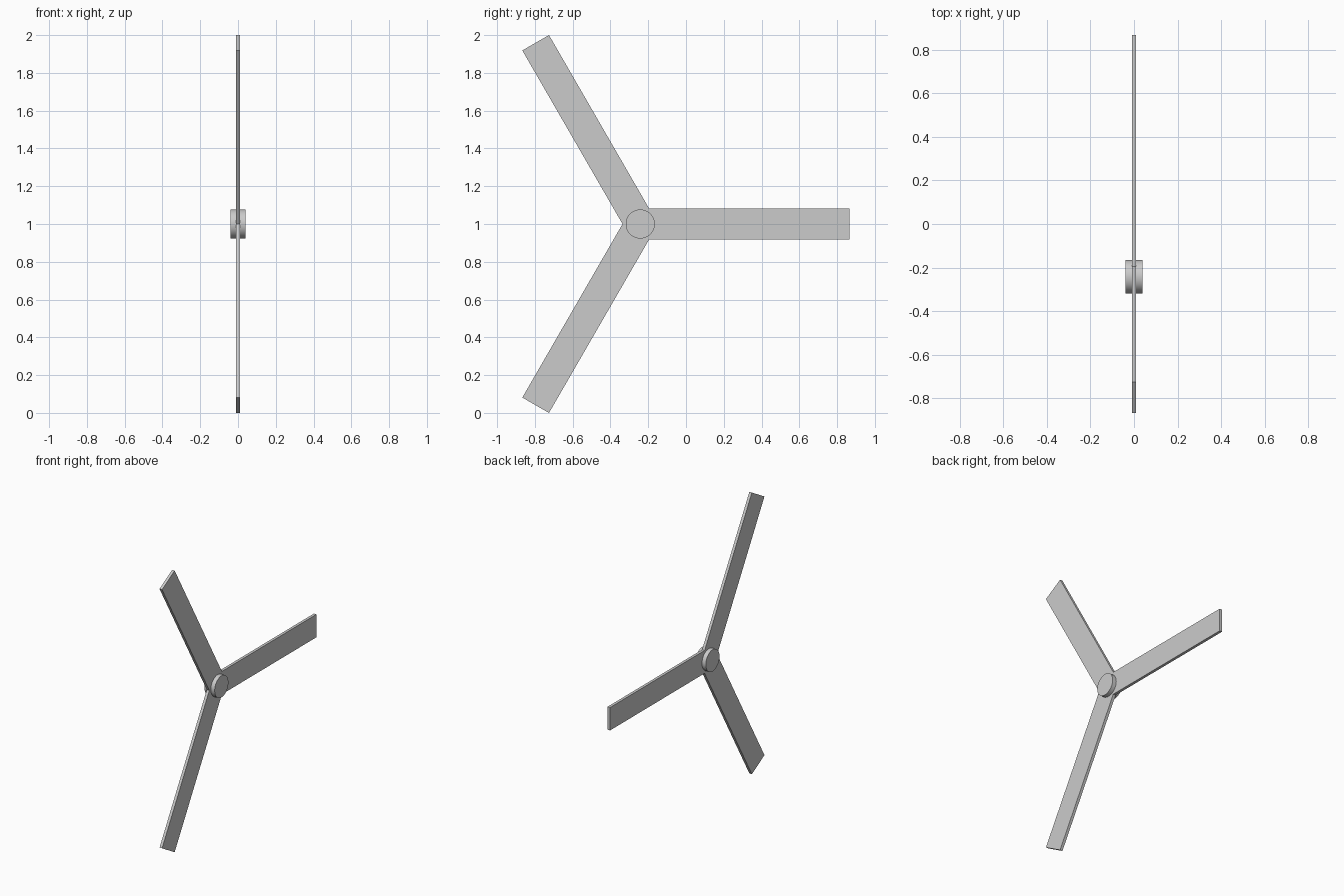
import bpy, bmesh
from math import radians, sqrt
from mathutils import Matrix, Vector

cube = bpy.data.objects.get("Cube")
if cube:
    bpy.data.objects.remove(cube, do_unlink=True)

CENTRE = Vector((0, -0.242, 1.0))
LENGTH, WIDTH, THICK = 1.108, 0.163, 0.02
HUB_RADIUS, HUB_DEPTH = 0.077, 0.08

grey = bpy.data.materials.new("light grey")
grey.use_nodes = True
grey.diffuse_color = (0.6, 0.6, 0.6, 1)
grey.node_tree.nodes["Principled BSDF"].inputs["Base Color"].default_value = grey.diffuse_color


def add_object(name, bm):
    bmesh.ops.recalc_face_normals(bm, faces=bm.faces)
    mesh = bpy.data.meshes.new(name)
    bm.to_mesh(mesh)
    bm.free()
    mesh.materials.append(grey)
    obj = bpy.data.objects.new(name, mesh)
    obj.location = CENTRE
    bpy.context.collection.objects.link(obj)
    return obj


# Three flat blades as one outline: two tip corners and a notch per blade
half = WIDTH / 2
corners = [(LENGTH, -half), (LENGTH, half), (half / sqrt(3), half)]
bm = bmesh.new()
outline = []
for i in range(3):
    turn = Matrix.Rotation(radians(120 * i), 3, 'X')
    outline += [bm.verts.new(turn @ Vector((-THICK / 2, y, z))) for y, z in corners]
face = bm.faces.new(outline)
side = bmesh.ops.extrude_face_region(bm, geom=[face])
moved = [g for g in side["geom"] if isinstance(g, bmesh.types.BMVert)]
bmesh.ops.translate(bm, verts=moved, vec=(THICK, 0, 0))
add_object("rotor_blades", bm)

# Round hub through the middle
bm = bmesh.new()
bmesh.ops.create_cone(bm, cap_ends=True, segments=48, radius1=HUB_RADIUS,
                      radius2=HUB_RADIUS, depth=HUB_DEPTH,
                      matrix=Matrix.Rotation(radians(90), 4, 'Y'))
hub = add_object("hub", bm)
bpy.ops.object.select_all(action='DESELECT')
hub.select_set(True)
bpy.context.view_layer.objects.active = hub
bpy.ops.object.shade_smooth_by_angle(angle=radians(30))
